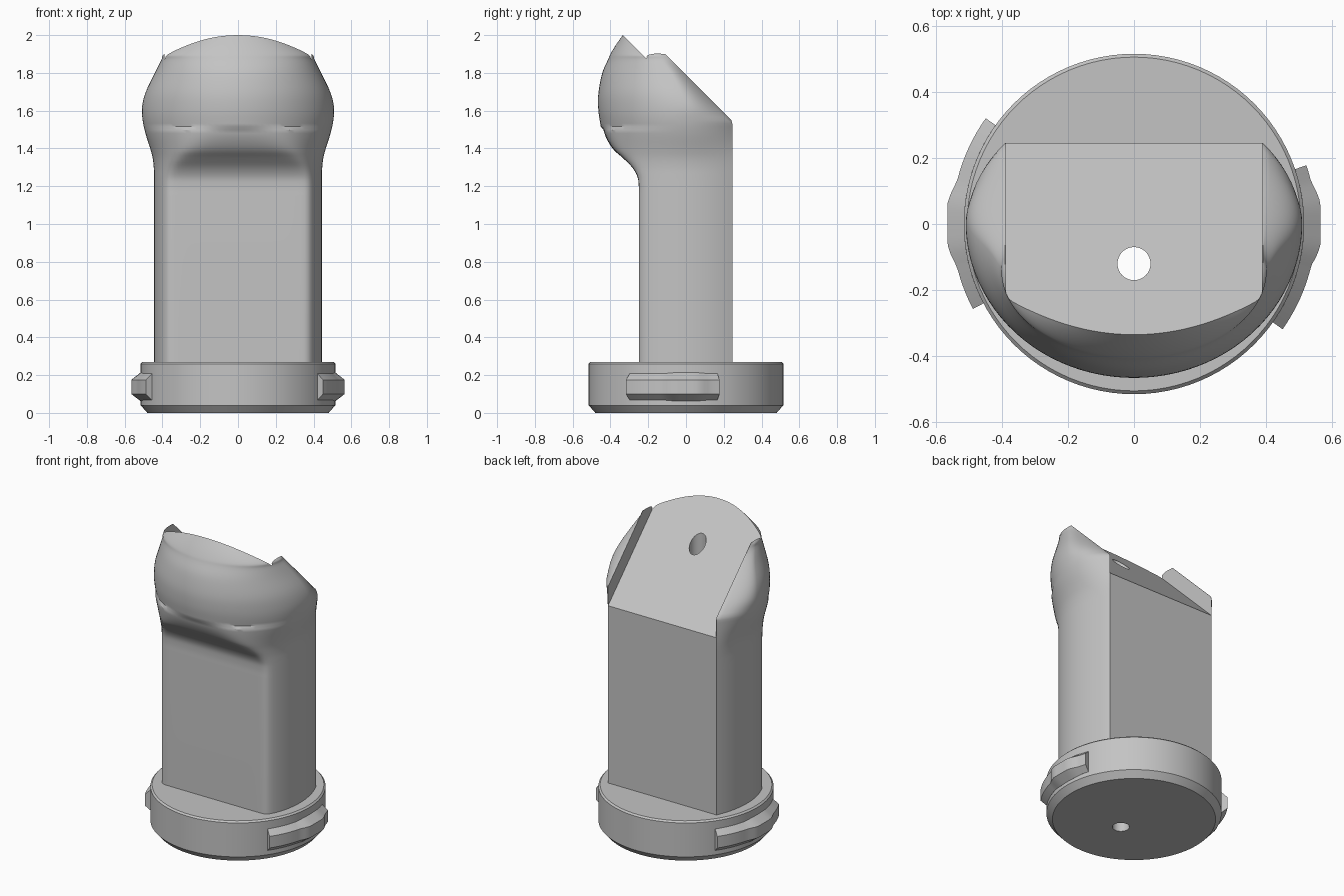
import bpy, bmesh, math
from mathutils import Vector, Matrix

if "Cube" in bpy.data.objects:
    bpy.data.objects.remove(bpy.data.objects["Cube"])

grey = bpy.data.materials.new("plain grey")
grey.use_nodes = True
colour = (0.55, 0.55, 0.55, 1)
grey.diffuse_color = colour
grey.node_tree.nodes["Principled BSDF"].inputs["Base Color"].default_value = colour


def make(name, bm):
    bmesh.ops.recalc_face_normals(bm, faces=bm.faces)
    mesh = bpy.data.meshes.new(name)
    bm.to_mesh(mesh)
    bm.free()
    mesh.materials.append(grey)
    obj = bpy.data.objects.new(name, mesh)
    bpy.context.collection.objects.link(obj)
    return obj


def loft(name, rings):
    """Skin a list of closed rings and cap both ends."""
    bm = bmesh.new()
    loops = [[bm.verts.new(p) for p in ring] for ring in rings]
    for low, high in zip(loops, loops[1:]):
        n = len(low)
        for i in range(n):
            j = (i + 1) % n
            bm.faces.new((low[i], low[j], high[j], high[i]))
    bm.faces.new(loops[0][::-1])
    bm.faces.new(loops[-1])
    return make(name, bm)


def circle(radius, z, n=96, y=0):
    return [(radius * math.cos(math.tau * i / n),
             y + radius * math.sin(math.tau * i / n), z) for i in range(n)]


def activate(obj):
    bpy.ops.object.select_all(action='DESELECT')
    obj.select_set(True)
    bpy.context.view_layer.objects.active = obj


def cut(obj, cutter):
    activate(obj)
    mod = obj.modifiers.new("cut", 'BOOLEAN')
    mod.operation = 'DIFFERENCE'
    mod.solver = 'EXACT'
    mod.object = cutter
    bpy.ops.object.modifier_apply(modifier=mod.name)


def smooth(obj, angle):
    activate(obj)
    bpy.ops.object.shade_smooth_by_angle(angle=math.radians(angle))


# Column and head: height, half width, front reach, centre depth
BACK, CORNER = 0.245, 0.39
KNOTS = [
    (1.15, .445, .25, 0), (1.2, .445, .25, 0), (1.25, .445, .257, 0),
    (1.3, .446, .285, 0), (1.35, .452, .335, 0), (1.4, .465, .39, 0),
    (1.48, .49, .44, 0), (1.55, .505, .457, 0), (1.62, .508, .465, 0),
    (1.7, .488, .463, -.03), (1.8, .44, .443, -.08), (1.87, .405, .413, -.13),
    (1.9, .391, .4, -.15), (1.95, .3, .37, -.2), (2.02, .17, .32, -.24)]


def section(z, width, front, centre):
    back = min(BACK, 1.79 - z)
    corner = min(CORNER, 0.9 * width) if width < CORNER else CORNER
    limit = math.acos(corner / width)
    half = []
    # curved side from the back corner to the widest point
    for i in range(10):
        t = limit * (1 - i / 10)
        half.append((width * math.cos(t),
                     centre + (back - centre) * math.sin(t) / math.sin(limit)))
    # front ellipse, flattened on the column
    flat = z < 1.5
    for i in range(25):
        a = math.pi / 2 * i / 24
        depth = ((0.47 if flat else front) + centre) * math.sin(a)
        if flat and depth > 0:
            depth = (depth ** -16 + front ** -16) ** (-1 / 16)
        half.append((width * math.cos(a), centre - depth))
    half[-1] = (0, half[-1][1])
    return [(x, y, z) for x, y in half] + [(-x, y, z) for x, y in half[-2::-1]]


def spline(knots, steps):
    pts = [Vector(k) for k in knots]
    pts = [pts[0]] + pts + [pts[-1]]
    out = []
    for a, b, c, d in zip(pts, pts[1:], pts[2:], pts[3:]):
        for i in range(steps):
            t = i / steps
            out.append(b + 0.5 * t * ((c - a) + t * ((2 * a - 5 * b + 4 * c - d)
                       + t * (3 * b - a - 3 * c + d))))
    return out + [pts[-1]]


rows = [Vector((0.25,) + KNOTS[0][1:])] + spline(KNOTS, 4)
body = loft("column_and_head", [section(*row) for row in rows])

# Slanted seat between the two raised cheeks
slope = [(-0.8, 2.465), (0.8, 0.865), (0.8, 2.6), (-0.8, 2.6)]
slot = loft("slot_cutter", [[(x, y, z) for y, z in slope] for x in (-0.388, 0.388)])

# Round base with chamfered rims
base = loft("base_disc", [circle(r, z) for r, z in
                          ((.48, 0), (.515, .04), (.515, .26), (.505, .27))])

# Vertical drain hole through everything
drill = loft("hole_cutter", [circle(0.05, z, 48, -0.12) for z in (-0.1, 2.3)])
cut(body, slot)
cut(body, drill)
cut(base, drill)
for helper in (slot, drill):
    bpy.data.objects.remove(helper)
smooth(body, 35)
smooth(base, 25)


# Locking lugs with a raised middle
def lug(name, start, end, turn):
    stops = [start + (end - start) * i / 24 for i in range(25)]
    rings = []
    for deg in stops:
        a = math.radians(deg)
        bump = max(0, min(1, (13 - abs(deg)) / 7))
        reach = 0.551 + (0.565 / math.cos(a) - 0.551) * bump
        grow = 0.006 * bump
        profile = [(.49, .068 - grow), (.515, .068 - grow), (reach, .1),
                   (reach, .175), (.515, .208 + grow), (.49, .208 + grow)]
        rings.append([(r * math.cos(a), r * math.sin(a), z) for r, z in profile])
    obj = loft(name, rings)
    obj.data.transform(Matrix.Rotation(turn, 4, 'Z'))
    smooth(obj, 20)


lug("left_lug", -35.3, 18.8, 0)
lug("right_lug", -35.5, 27.8, math.pi)
